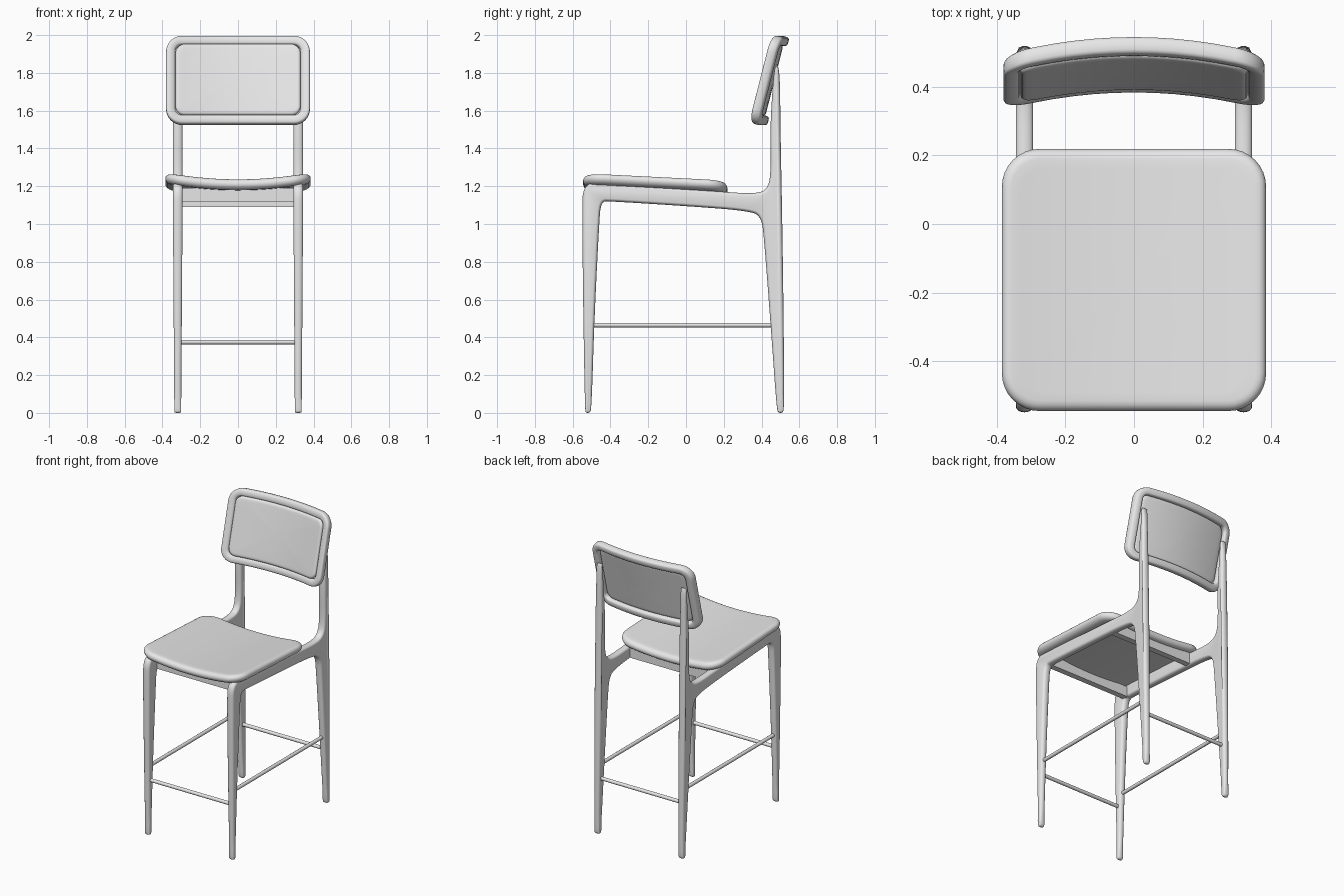
import bpy, bmesh
from math import sin, cos, pi, copysign
from mathutils import Vector

if "Cube" in bpy.data.objects:
    bpy.data.objects.remove(bpy.data.objects["Cube"], do_unlink=True)

grey = bpy.data.materials.new("light_grey")
grey.use_nodes = True
grey.diffuse_color = (0.8, 0.8, 0.8, 1)
grey.node_tree.nodes["Principled BSDF"].inputs["Base Color"].default_value = (0.8, 0.8, 0.8, 1)


def finish(name, bm):
    bmesh.ops.recalc_face_normals(bm, faces=bm.faces)
    mesh = bpy.data.meshes.new(name)
    bm.to_mesh(mesh)
    bm.free()
    mesh.materials.append(grey)
    obj = bpy.data.objects.new(name, mesh)
    bpy.context.collection.objects.link(obj)
    bpy.ops.object.select_all(action='DESELECT')
    obj.select_set(True)
    bpy.context.view_layer.objects.active = obj
    bpy.ops.object.shade_smooth_by_angle(angle=0.7)
    return obj


def loft(name, rings, closed=False):
    """Skin a list of point rings, capped at both ends or closed on itself."""
    bm = bmesh.new()
    loops = [[bm.verts.new(p) for p in ring] for ring in rings]
    pairs = list(zip(loops, loops[1:]))
    if closed:
        pairs.append((loops[-1], loops[0]))
    else:
        bm.faces.new(loops[0])
        bm.faces.new(loops[-1])
    n = len(loops[0])
    for a, b in pairs:
        for i in range(n):
            j = (i + 1) % n
            bm.faces.new((a[i], a[j], b[j], b[i]))
    return finish(name, bm)


def rounded_rect(hx, hy, r, inset=0, arc=8, side=10):
    hx, hy, r = hx - inset, hy - inset, max(r - inset, 0.01)
    corners = [(1, 1), (-1, 1), (-1, -1), (1, -1)]
    pts = []
    for k, (sx, sy) in enumerate(corners):
        centre = Vector((sx * (hx - r), sy * (hy - r)))
        for i in range(arc + 1):
            a = (k + i / arc) * pi / 2
            pts.append(centre + r * Vector((cos(a), sin(a))))
        nx, ny = corners[(k + 1) % 4]
        a = (k + 1) * pi / 2
        end = Vector((nx * (hx - r), ny * (hy - r))) + r * Vector((cos(a), sin(a)))
        start = pts[-1].copy()
        pts += [start.lerp(end, i / side) for i in range(1, side)]
    return pts


def pad(name, hx, hy, r, edge, half, crown, warp):
    """Soft-edged cushion: rounded rim plus concentric rings on both faces."""
    inner = [0.03, 0.2, 0.4, 0.6, 0.8, 0.93]
    flat = rounded_rect(hx, hy, r, edge)
    rings = [[warp(p.x * s, p.y * s, -half) for p in flat] for s in inner]
    for i in range(9):
        a = -pi / 2 + pi * i / 8
        rings.append([warp(p.x, p.y, half * sin(a))
                      for p in rounded_rect(hx, hy, r, edge * (1 - cos(a)))])
    for s in reversed(inner):
        rings.append([warp(p.x * s, p.y * s, half + crown * (1 - s * s)) for p in flat])
    return loft(name, rings)


# Seat: saddle-shaped and falling slightly to the rear
def seat_warp(x, v, h):
    y = v - 0.163
    return (x, y, 1.183 + h + 0.035 * (x / 0.38) ** 2 - 0.05 * y)


pad("seat", 0.385, 0.382, 0.11, 0.03, 0.0275, 0, seat_warp)


# Backrest: leaning and curved around the sitter
def back_warp(x, v, h):
    lean = 0.249
    return (x, 0.464 + v * sin(lean) - h * cos(lean) - 0.35 * x * x,
            1.76 + v * cos(lean) + h * sin(lean))


pad("backrest_cushion", 0.331, 0.195, 0.05, 0.018, 0.017, 0.003,
    lambda x, v, h: back_warp(x, v, h + 0.013))


def squared(t):
    return copysign(abs(t) ** 0.6, t)


frame_rings = []
for i in range(16):
    a = 2 * pi * i / 16
    frame_rings.append([back_warp(p.x, p.y, 0.026 * squared(sin(a)))
                        for p in rounded_rect(0.381, 0.241, 0.085,
                                              0.025 * (1 - squared(cos(a))))])
loft("backrest_frame", frame_rings, closed=True)

# Side frames: front leg, rail, rear leg and post in one profile (hundredths)
outline = [(-53.5, 2), (-54.5, 60), (-55, 110), (-54.5, 118), (-51, 122), (-45, 122),
           (-20, 120), (20, 117), (36, 116), (43, 118), (45, 127), (44.5, 150),
           (46, 175), (47, 183), (48, 185), (49, 183), (49.8, 175), (50, 150),
           (51, 100), (51.8, 40), (52, 2), (51, 0), (49, 0), (48, 2), (45.3, 40),
           (41.5, 90), (40, 104), (33, 107), (0, 109.5), (-40, 112), (-45, 112),
           (-46, 100), (-48.5, 50), (-50, 2), (-51, 0), (-53, 0)]
profile = [Vector(p) / 100 for p in outline]
for _ in range(3):
    cut = []
    for p, q in zip(profile, profile[1:] + profile[:1]):
        cut += [p.lerp(q, 0.25), p.lerp(q, 0.75)]
    profile = cut


def side_frame(name, side):
    rings = []
    n = len(profile)
    for i in range(9):
        a = -pi / 2 + pi * i / 8
        ring = []
        for k, p in enumerate(profile):
            t = (profile[(k + 1) % n] - profile[k - 1]).normalized()
            y, z = p
            soft = 0.015 * min(1, max(0.4, min(z, 1.86 - z) / 0.1))
            inset = soft * (1 - cos(a))
            width = 0.018 + 0.007 * min(1, z, max(0, (1.9 - z) / 0.4))
            ring.append((side * 0.319 + width * sin(a), y + t.y * inset, z - t.x * inset))
        rings.append(ring)
    return loft(name, rings)


def bar(name, start, end, radius=0.012):
    start, end = Vector(start), Vector(end)
    axis = end - start
    turn = axis.to_track_quat('Z', 'Y')
    circle = [turn @ Vector((radius * cos(a), radius * sin(a), 0))
              for a in [2 * pi * i / 16 for i in range(16)]]
    return loft(name, [[start + c for c in circle], [end + c for c in circle]])


for label, side in (("left", 1), ("right", -1)):
    side_frame(label + "_side_frame", side)
    bar(label + "_footrest", (side * 0.319, -0.495, 0.465), (side * 0.319, 0.47, 0.465))

# Cross bars and aprons joining the two side frames
for label, bar_y, apron_y, low, high in (("front", -0.515, -0.44, 1.12, 1.19),
                                         ("rear", 0.485, 0.165, 1.09, 1.165)):
    bar(label + "_footrest", (-0.315, bar_y, 0.375), (0.315, bar_y, 0.375))
    bm = bmesh.new()
    bmesh.ops.create_cube(bm, size=1)
    bmesh.ops.scale(bm, vec=(0.61, 0.04, high - low), verts=bm.verts)
    bmesh.ops.translate(bm, vec=(0, apron_y, (low + high) / 2), verts=bm.verts)
    finish(label + "_apron", bm)
